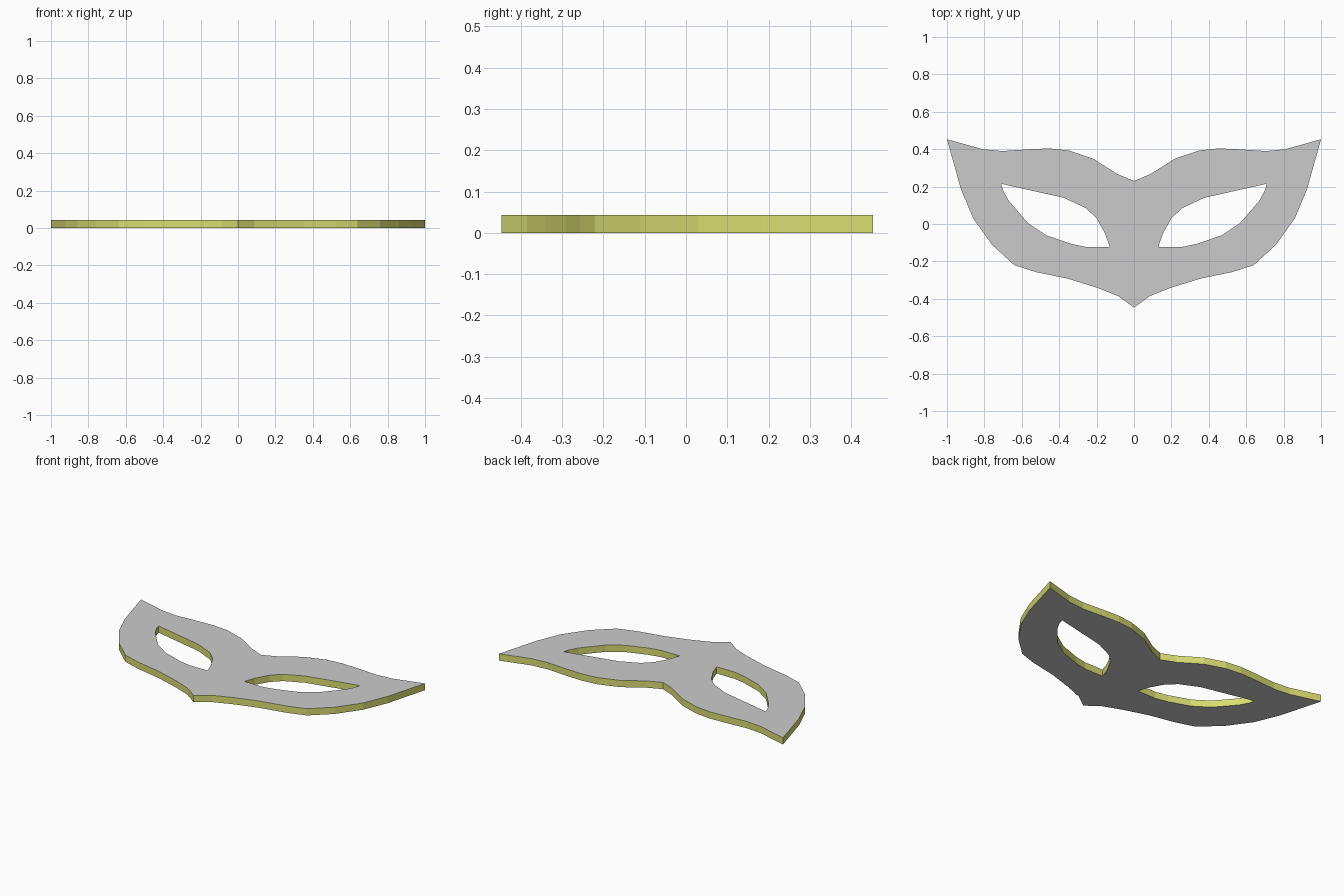
import bpy, bmesh

if "Cube" in bpy.data.objects:
    bpy.data.objects.remove(bpy.data.objects["Cube"])

THICK = 0.043

# right half of the outline, from the top notch round to the chin point
HALF = [(0, .23), (.09, .268), (.22, .35), (.35, .393), (.45, .404), (.55, .40),
        (.705, .39), (.81, .40), (1, .453), (.925, .185), (.86, .03), (.76, -.11),
        (.64, -.22), (.525, -.257), (.355, -.292), (.20, -.34), (.085, -.385), (0, -.447)]
# right eye hole
EYE = [(.71, .215), (.375, .14), (.257, .085), (.2, .03), (.155, -.05), (.13, -.122),
       (.26, -.122), (.34, -.105), (.47, -.06), (.567, .005), (.67, .125), (.70, .18)]


def mirrored(points):
    return [(-x, y) for x, y in reversed(points)]


def add_loop(bm, points):
    verts = [bm.verts.new((x, y, 0)) for x, y in points]
    return [bm.edges.new((verts[i - 1], verts[i])) for i in range(len(verts))]


# flat plate with two eye holes
bm = bmesh.new()
edges = []
for loop in (HALF + mirrored(HALF)[1:-1], EYE, mirrored(EYE)):
    edges += add_loop(bm, loop)
bmesh.ops.triangle_fill(bm, edges=edges, use_beauty=True, normal=(0, 0, 1))

# thicken upward
ext = bmesh.ops.extrude_face_region(bm, geom=bm.faces[:], use_keep_orig=True)
top = [g for g in ext["geom"] if isinstance(g, bmesh.types.BMVert)]
bmesh.ops.translate(bm, verts=top, vec=(0, 0, THICK))
bmesh.ops.recalc_face_normals(bm, faces=bm.faces[:])

# grey faces, yellow rims
for f in bm.faces:
    f.material_index = 1 if abs(f.normal.z) < 0.5 else 0

mesh = bpy.data.meshes.new("eye_mask")
bm.to_mesh(mesh)
bm.free()
for name, col in (("plain_grey", (.8, .8, .8, 1)), ("yellow_edge", (.69, .73, .17, 1))):
    mat = bpy.data.materials.new(name)
    mat.diffuse_color = col
    mat.use_nodes = True
    mat.node_tree.nodes["Principled BSDF"].inputs["Base Color"].default_value = mat.diffuse_color
    mesh.materials.append(mat)
mask = bpy.data.objects.new("eye_mask", mesh)
bpy.context.collection.objects.link(mask)
